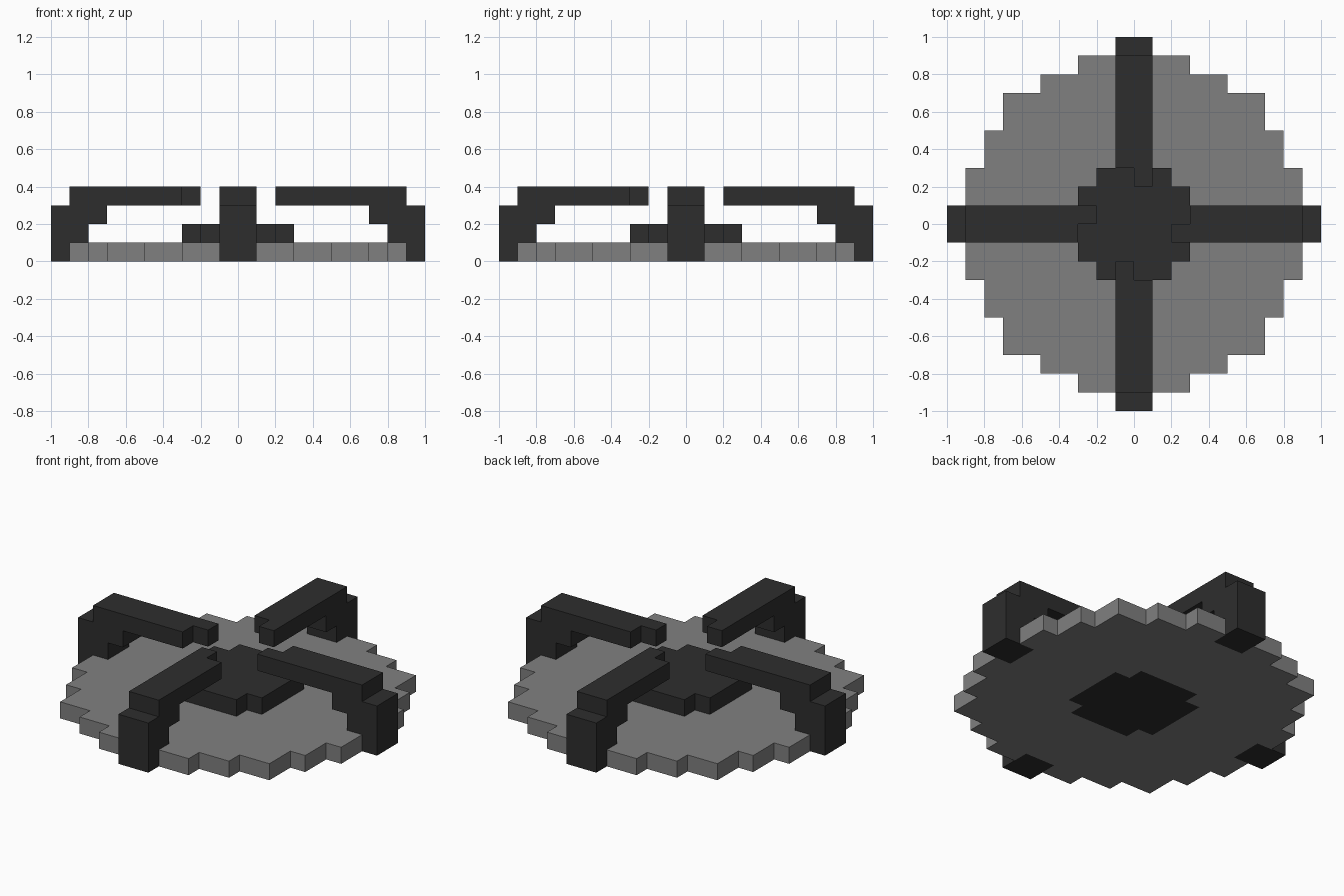
import bpy, bmesh, math
from mathutils import Vector

if "Cube" in bpy.data.objects:
    bpy.data.objects.remove(bpy.data.objects["Cube"])

S = 0.1  # block size


def material(name, value):
    m = bpy.data.materials.new(name)
    m.diffuse_color = (value, value, value, 1)
    m.use_nodes = True
    m.node_tree.nodes["Principled BSDF"].inputs["Base Color"].default_value = m.diffuse_color
    return m


grey = material("stone grey", 0.216)
dark = material("dark iron", 0.027)


def box(x0, x1, y0, y1, z0, z1):
    """Set of unit blocks filling a box given in block counts."""
    return {(x, y, z) for x in range(x0, x1) for y in range(y0, y1) for z in range(z0, z1)}


def turn(cells, n):
    """Rotate blocks n quarter turns about z."""
    for _ in range(n):
        cells = {(-y - 1, x, z) for x, y, z in cells}
    return cells


# Hub: stepped round boss rising through the plate
hub = box(-3, 3, -2, 2, 0, 2) | box(-2, 2, -3, 3, 0, 2)

# Claw: foot, outer post, inner bracket, top bar and half-width tip
claw = (box(-1, 1, -10, -8, 0, 2) | box(-1, 1, -10, -7, 2, 3)
        | box(-1, 1, -9, -3, 3, 4) | box(-1, 0, -3, -2, 3, 4))

parts = {"hub": (hub, dark)}
for i, side in enumerate(("front", "right", "back", "left")):
    parts[side + "_claw"] = (turn(claw, i), dark)

# Base plate: stepped disc fitted around the hub and feet
plate = set()
for half_x, half_y in ((9, 3), (8, 5), (7, 7), (5, 8), (3, 9)):
    plate |= box(-half_x, half_x, -half_y, half_y, 0, 1)
for cells, _ in parts.values():
    plate -= cells
parts["base_plate"] = (plate, grey)

solid = set().union(*(cells for cells, _ in parts.values()))


def build(name, cells, mat):
    """Skin a part with only its exposed block faces, merged into flat areas."""
    bm = bmesh.new()
    for c in cells:
        centre = Vector(c) + Vector((0.5, 0.5, 0.5))
        for axis in range(3):
            for sign in (-1, 1):
                near = list(c)
                near[axis] += sign
                if tuple(near) in solid:
                    continue
                n, u = Vector((0, 0, 0)), Vector((0, 0, 0))
                n[axis] = sign
                u[(axis + 1) % 3] = 1
                v = n.cross(u)
                bm.faces.new([bm.verts.new((centre + (n + u * a + v * b) / 2) * S)
                              for a, b in ((-1, -1), (1, -1), (1, 1), (-1, 1))])
    bmesh.ops.remove_doubles(bm, verts=bm.verts, dist=0.001)
    bmesh.ops.dissolve_limit(bm, angle_limit=math.radians(1), verts=bm.verts, edges=bm.edges)
    me = bpy.data.meshes.new(name)
    bm.to_mesh(me)
    bm.free()
    me.materials.append(mat)
    bpy.context.collection.objects.link(bpy.data.objects.new(name, me))


for part, (cells, mat) in parts.items():
    build(part, cells, mat)
